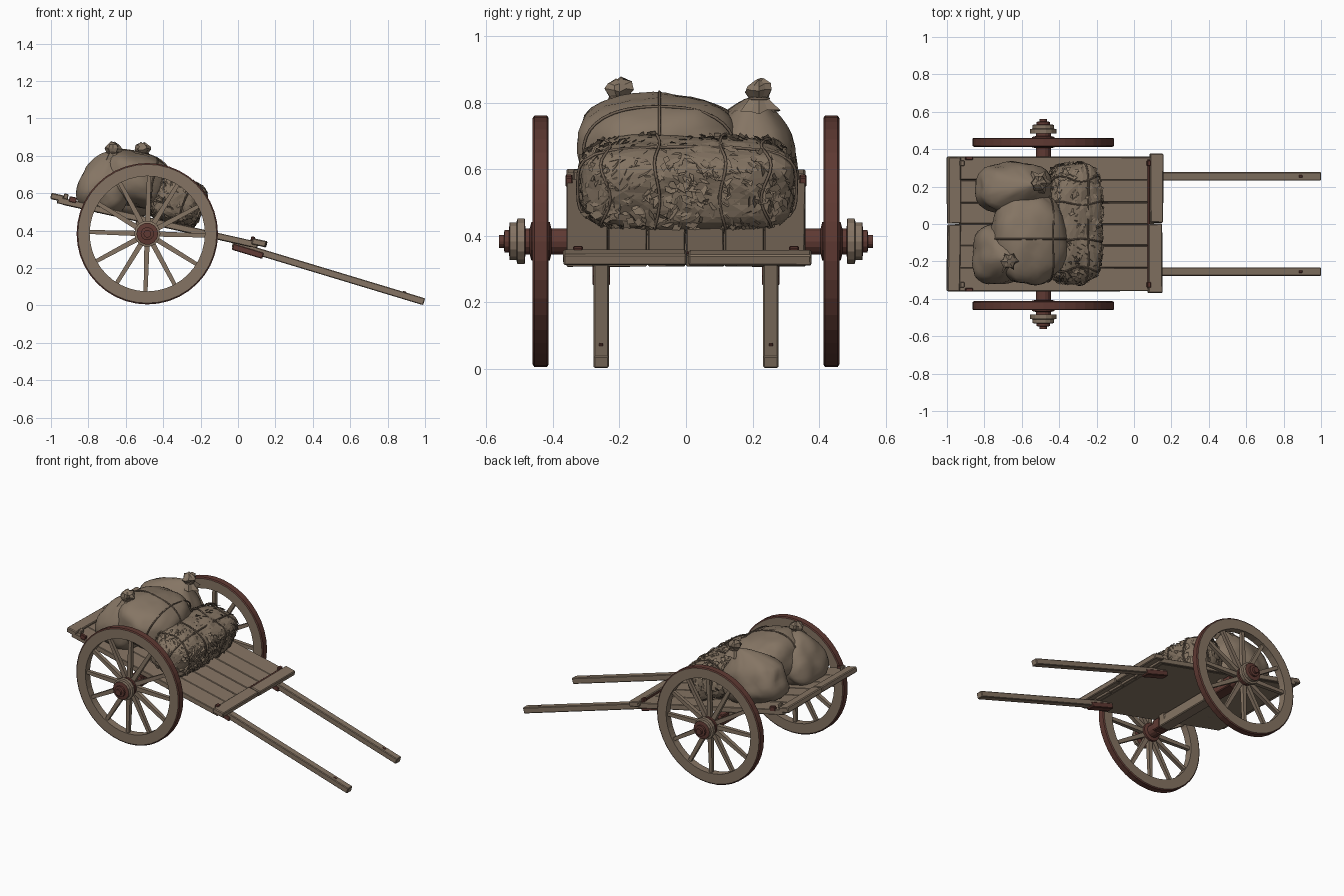
import bpy, bmesh, math, random
from mathutils import Vector, Matrix, noise

random.seed(4)
if "Cube" in bpy.data.objects:
    bpy.data.objects.remove(bpy.data.objects["Cube"])


def material(name, colour):
    m = bpy.data.materials.new(name)
    m.use_nodes = True
    m.diffuse_color = (*colour, 1)
    m.node_tree.nodes["Principled BSDF"].inputs["Base Color"].default_value = (*colour, 1)
    return m


WOOD = material("weathered wood", (.235, .175, .125))
RED = material("dark red paint", (.115, .042, .033))
SACK = material("sack cloth", (.235, .178, .127))
STRAW = material("straw", (.225, .17, .12))
ROPE = material("rope", (.17, .125, .09))


def finish(name, bm, mats, smooth=False):
    bmesh.ops.recalc_face_normals(bm, faces=bm.faces)
    for f in bm.faces:
        f.smooth = smooth
    me = bpy.data.meshes.new(name)
    bm.to_mesh(me)
    bm.free()
    for m in mats:
        me.materials.append(m)
    ob = bpy.data.objects.new(name, me)
    bpy.context.collection.objects.link(ob)


def box(name, centre, size, mat, frame=Matrix(), bevel=.005, wear=0):
    """Worn bevelled timber."""
    bm = bmesh.new()
    bmesh.ops.create_cube(bm, size=1)
    for v in bm.verts:
        v.co = Vector(a * b for a, b in zip(v.co, size)) + Vector(centre)
        v.co += Vector((random.uniform(-wear, wear), random.uniform(-wear, wear) * .3, 0))
    bmesh.ops.bevel(bm, geom=bm.edges[:], offset=bevel, segments=1, affect='EDGES')
    bm.transform(frame)
    finish(name, bm, [mat])


def lathe(name, profile, side, centre, segs, closed=False):
    """Turn (radius, y, is_red) points about the axle; the flag colours the next span."""
    bm = bmesh.new()
    rings = []
    for i in range(segs):
        a = math.tau * i / segs
        rings.append([bm.verts.new((centre[0] + r * math.cos(a), side * y,
                                    centre[1] + r * math.sin(a))) for r, y, _ in profile])
    n = len(profile)
    for i in range(segs):
        p, q = rings[i], rings[(i + 1) % segs]
        for j in range(n if closed else n - 1):
            k = (j + 1) % n
            bm.faces.new((p[j], p[k], q[k], q[j])).material_index = profile[j][2]
    bmesh.ops.remove_doubles(bm, verts=bm.verts, dist=1e-5)
    finish(name, bm, [WOOD, RED])


# Wheels, hubs and spokes
AXLE = (-.485, .383)
RIM = [(.308, .413, 0), (.371, .413, 1), (.378, .418, 1), (.378, .456, 1), (.371, .461, 0), (.308, .461, 0)]
HUB = [(0, .35, 1), (.04, .35, 1), (.04, .405, 1), (.06, .41, 1), (.06, .465, 1),
       (.04, .47, 1), (.04, .483, 1), (.07, .485, 0), (.07, .507, 0), (.058, .51, 0),
       (.058, .53, 1), (.035, .533, 1), (.035, .546, 1), (.02, .548, 1), (.02, .562, 1), (0, .562, 1)]
for side, label in ((-1, "front"), (1, "back")):
    lathe(label + "_wheel_rim", RIM, side, AXLE, 40, True)
    lathe(label + "_wheel_hub", HUB, side, AXLE, 14)
    bm = bmesh.new()
    for i in range(12):
        turn = Matrix.Translation((AXLE[0], side * .438, AXLE[1])) @ Matrix.Rotation(
            math.tau * i / 12 + .03, 4, 'Y')
        made = bmesh.ops.create_cube(bm, size=1)["verts"]
        for v in made:
            w = .021 if v.co.z > 0 else .028
            v.co = turn @ Vector((v.co.x * w, v.co.y * w, .19 + v.co.z * .27))
    finish(label + "_wheel_spokes", bm, [WOOD])

# Sloping bed
TILT = math.atan(.225)
BED = Matrix.Translation((-.425, 0, .46)) @ Matrix.Rotation(TILT, 4, 'Y')
edges = [-.36, -.235, -.115, .0, .115, .235, .36]
for a, b in zip(edges, edges[1:]):
    box("bed_plank", (0, (a + b) / 2, -.018), (1.09, b - a - .003, .034), WOOD, BED, .003, .006)
box("bed_underside", (0, 0, -.03), (1.03, .69, .014), WOOD, BED, .002)
for s in (-1, 1):
    box("rear_cross_plank", (-.552, s * .181, -.004), (.07, .358, .034), WOOD, BED, .005, .004)
    box("front_cross_plank", (.555 + s * .004, s * .188 + .004, -.004), (.07, .37, .034),
        WOOD, BED, .005, .004)
    box("front_corner_peg", (.515, s * .325, .006), (.022, .03, .03), RED, BED, .004)
    box("rear_corner_peg", (-.51, s * .325, .008), (.025, .03, .035), WOOD, BED, .004)
    box("rear_red_bracket", (-.47, s * .352, .002), (.04, .02, .03), RED, BED, .003)
    box("axle_bolster", (-.06, s * .27, -.055), (.11, .05, .06), WOOD, BED, .005)
box("front_red_strip", (.516, 0, .001), (.012, .69, .008), RED, BED, .002)

# Axle beam with painted ends
box("axle_beam", (AXLE[0], -.09, .39), (.075, .42, .07), WOOD)
box("axle_beam_back_end", (AXLE[0], .24, .39), (.075, .24, .07), RED)
box("axle_beam_front_end", (AXLE[0], -.33, .39), (.075, .06, .07), RED)

# Shafts
SHAFT = Matrix.Translation((.483, 0, .174)) @ Matrix.Rotation(math.atan(.302), 4, 'Y')
for s in (-1, 1):
    box("shaft", (0, s * .255, 0), (1.07, .046, .038), WOOD, SHAFT, .004)
    box("shaft_clamp", (-.445, s * .255, -.014), (.17, .052, .034), RED, SHAFT, .004)
    box("shaft_pin", (.42, s * .255, .02), (.02, .012, .006), RED, SHAFT, .002)


# Cargo: rounded bodies described by centre, radii, squareness, tilt and upward taper
class Body:
    def __init__(self, centre, radii, power, tilt, taper=0):
        self.c, self.r, self.e, self.taper = Vector(centre), radii, power, taper
        self.rot = Matrix.Rotation(tilt, 3, 'Y')

    def point(self, d, grow=1.0):
        k = sum(abs(a) ** self.e for a in d) ** (-1 / self.e)
        p = Vector(a * k * r * grow for a, r in zip(d, self.r))
        slim = 1 - self.taper * p.z / self.r[2]
        return self.c + self.rot @ Vector((p.x * slim, p.y * slim, p.z))


def blob(name, body, mat, rough, neck=None, detail=4, smooth=True):
    """Lumpy body with folds, optionally gathered to a neck."""
    bm = bmesh.new()
    bmesh.ops.create_icosphere(bm, subdivisions=detail, radius=1)
    for v in bm.verts:
        d = v.co.normalized()
        p = body.point(d)
        p += d * rough * (noise.noise(p * 9) + .8 * (.3 - abs(noise.noise(p * 14))))
        if neck:
            pull = max(0, d.z - .4) / .6
            crease = 1 + .07 * pull * math.sin(math.atan2(d.y, d.x) * 9)
            p = p.lerp(Vector(neck), pull ** 1.5 * .92 * crease)
        v.co = p
    finish(name, bm, [mat], smooth)


def rope(name, points, radius=.0045):
    cu = bpy.data.curves.new(name, 'CURVE')
    cu.dimensions = '3D'
    cu.bevel_depth, cu.bevel_resolution = radius, 1
    sp = cu.splines.new('POLY')
    sp.points.add(len(points) - 1)
    for p, co in zip(sp.points, points):
        p.co = (*co, 1)
    sp.use_cyclic_u = True
    cu.materials.append(ROPE)
    bpy.context.collection.objects.link(bpy.data.objects.new(name, cu))


def knot(name, base):
    """Flared, crumpled cloth tuft above a tied neck."""
    bm = bmesh.new()
    rings = []
    for r, z in ((.06, -.04), (.027, 0), (.042, .022), (.034, .042), (.012, .056)):
        ring = []
        for i in range(12):
            a = math.tau * i / 12
            w = r * (1 + .15 * (-1) ** i + random.uniform(-.15, .15))
            ring.append(bm.verts.new(Vector(base) + Vector(
                (w * math.cos(a), w * math.sin(a), z + random.uniform(-.007, .007)))))
        rings.append(ring)
    for p, q in zip(rings, rings[1:]):
        for i in range(12):
            j = (i + 1) % 12
            bm.faces.new((p[i], p[j], q[j], q[i]))
    bm.faces.new(rings[-1])
    finish(name, bm, [SACK])
    rope(name + "_tie", [Vector(base) + Vector((.03 * math.cos(t * math.tau / 10),
                                                .03 * math.sin(t * math.tau / 10), 0)) for t in range(10)])


def loop(name, body, offset, axis, grow=1.02):
    pts = []
    for i in range(40):
        c, s = math.cos(math.tau * i / 40), math.sin(math.tau * i / 40)
        d = Vector((c, offset, s)) if axis == 'Y' else Vector((offset, c, s))
        pts.append(body.point(d.normalized(), grow))
    rope(name, pts)


# Sacks
back_sack = Body((-.635, .19, .645), (.2, .135, .155), 2.6, TILT, .16)
front_sack = Body((-.71, -.165, .65), (.135, .155, .155), 2.6, TILT, .16)
pillow = Body((-.56, -.08, .678), (.2, .24, .142), 2.7, TILT, .05)
blob("back_sack", back_sack, SACK, .018, (-.51, .22, .82))
blob("front_sack", front_sack, SACK, .018, (-.672, -.195, .83))
blob("large_sack", pillow, SACK, .016)
knot("back_sack_knot", (-.51, .22, .812))
knot("front_sack_knot", (-.668, -.2, .816))
loop("large_sack_rope", pillow, 0, 'Y')
loop("large_sack_long_rope", pillow, .55, 'X')

# Straw bale with loose tufts
bale = Body((-.325, .003, .558), (.138, .318, .125), 4, .36)
blob("straw_bale", bale, STRAW, .016, smooth=False)
bm = bmesh.new()
for i in range(1000):
    d = Vector((random.uniform(-1, 1), random.uniform(-1, 1), random.uniform(-1, 1)))
    d[random.randrange(3) if i % 3 else 0] = random.choice((-1, 1))
    p = bale.point(d)
    spin = Matrix.Rotation(random.uniform(0, math.tau), 3, d)
    a = (spin @ d.orthogonal()).normalized() * random.uniform(.012, .028)
    b = d.cross(a).normalized() * random.uniform(.006, .014)
    lift = d.normalized() * random.uniform(.003, .013)
    bm.faces.new([bm.verts.new(p + o) for o in (-a, b + lift, a + lift * .5, -b)])
finish("straw_tufts", bm, [STRAW])
for off in (-.75, -.25, .3, .72):
    loop("bale_rope", bale, off, 'Y', 1.035)
loop("bale_long_rope", bale, .25, 'X', 1.035)
